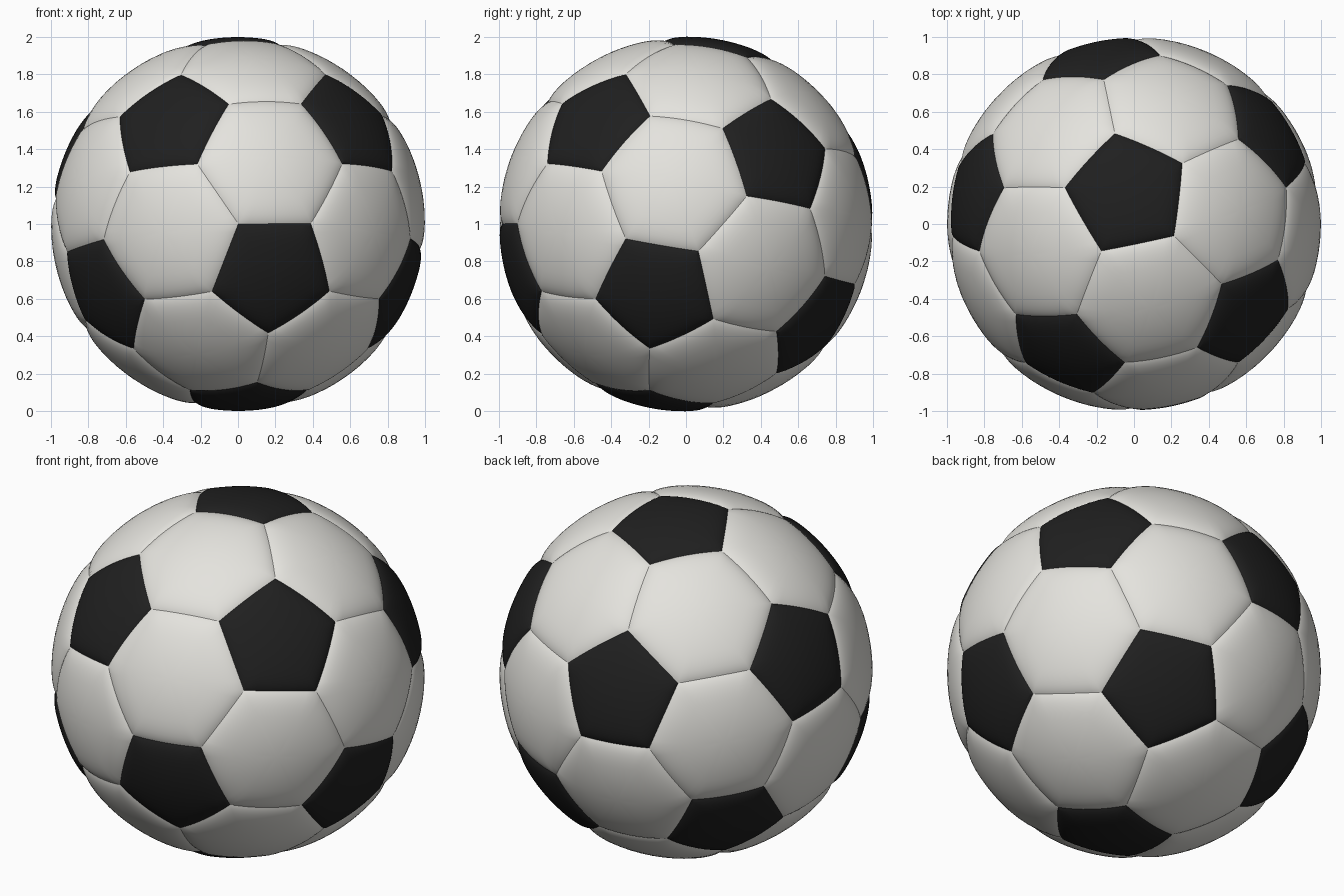
import bpy, bmesh, math
from itertools import combinations, permutations
from mathutils import Vector, Matrix

if "Cube" in bpy.data.objects:
    bpy.data.objects.remove(bpy.data.objects["Cube"])

# Materials
def material(name, rgb):
    m = bpy.data.materials.new(name)
    m.diffuse_color = (*rgb, 1)
    m.use_nodes = True
    m.node_tree.nodes["Principled BSDF"].inputs["Base Color"].default_value = m.diffuse_color
    return m

white = material("warm white", (0.78, 0.77, 0.73))
black = material("black", (0.014, 0.014, 0.014))

# Tilted frame of the ball: top black panel, and the azimuth of a front one
up = Vector((-0.038, 0.1725, 0.984)).normalized()
front = Vector((0.452, -2.185, 0.856))
front = (front - up * front.dot(up)).normalized()
side = up.cross(front)

# Twelve black panel centres (icosahedron corners)
h, r = 1 / math.sqrt(5), 2 / math.sqrt(5)
centres = [up, -up]
for k in range(10):
    a = math.radians(36 * k)
    s = -h if k % 2 == 0 else h
    centres.append(front * r * math.cos(a) + side * r * math.sin(a) + up * s)

def near(a, b):
    return 0.3 < a.dot(b) < 0.6

def ordered(points):
    """Sort panel corners anticlockwise seen from outside."""
    c = sum(points, Vector()).normalized()
    u = (points[0] - c * points[0].dot(c)).normalized()
    v = c.cross(u)
    return sorted(points, key=lambda p: math.atan2(p.dot(v), p.dot(u)))

panels = []
for a in centres:
    panels.append((ordered([(2 * a + b) / 3 for b in centres if near(a, b)]), 1))
for tri in combinations(centres, 3):
    if all(near(p, q) for p, q in combinations(tri, 2)):
        panels.append((ordered([(2 * p + q) / 3 for p, q in permutations(tri, 2)]), 0))

# Puffed panels, each a set of rings that sinks into the seam at its border
RINGS = (0.15, 0.3, 0.45, 0.6, 0.7, 0.78, 0.85, 0.9, 0.94, 0.97, 1.0)
STEPS = 8
bm = bmesh.new()

def add_panel(corners, mat):
    n = len(corners)
    c = sum(corners, Vector()) / n
    apothem = 0.285 if mat else 0.36
    width = 0.035 if mat else 0.05
    border = [corners[i].lerp(corners[(i + 1) % n], j / STEPS)
              for i in range(n) for j in range(STEPS)]
    mid = bm.verts.new(c.normalized())
    prev = None
    for t in RINGS:
        d = (1 - t) * apothem
        radius = 1.0 - 0.02 * math.exp(-d / width)
        ring = [bm.verts.new(c.lerp(p, t).normalized() * radius) for p in border]
        for i in range(len(ring)):
            j = (i + 1) % len(ring)
            if prev is None:
                f = bm.faces.new((mid, ring[i], ring[j]))
            else:
                f = bm.faces.new((prev[i], ring[i], ring[j], prev[j]))
            f.material_index = mat
            f.smooth = True
        prev = ring

for corners, mat in panels:
    add_panel(corners, mat)

bmesh.ops.remove_doubles(bm, verts=bm.verts, dist=0.0005)
# Keep the seams between panels crisp
for e in bm.edges:
    if len(e.link_faces) == 2 and e.calc_face_angle(0) > math.radians(25):
        e.smooth = False
bmesh.ops.translate(bm, verts=bm.verts, vec=(0, 0, 1))

mesh = bpy.data.meshes.new("ball_panels")
bm.to_mesh(mesh)
bm.free()
mesh.materials.append(white)
mesh.materials.append(black)
ball = bpy.data.objects.new("ball_panels", mesh)
bpy.context.collection.objects.link(ball)
